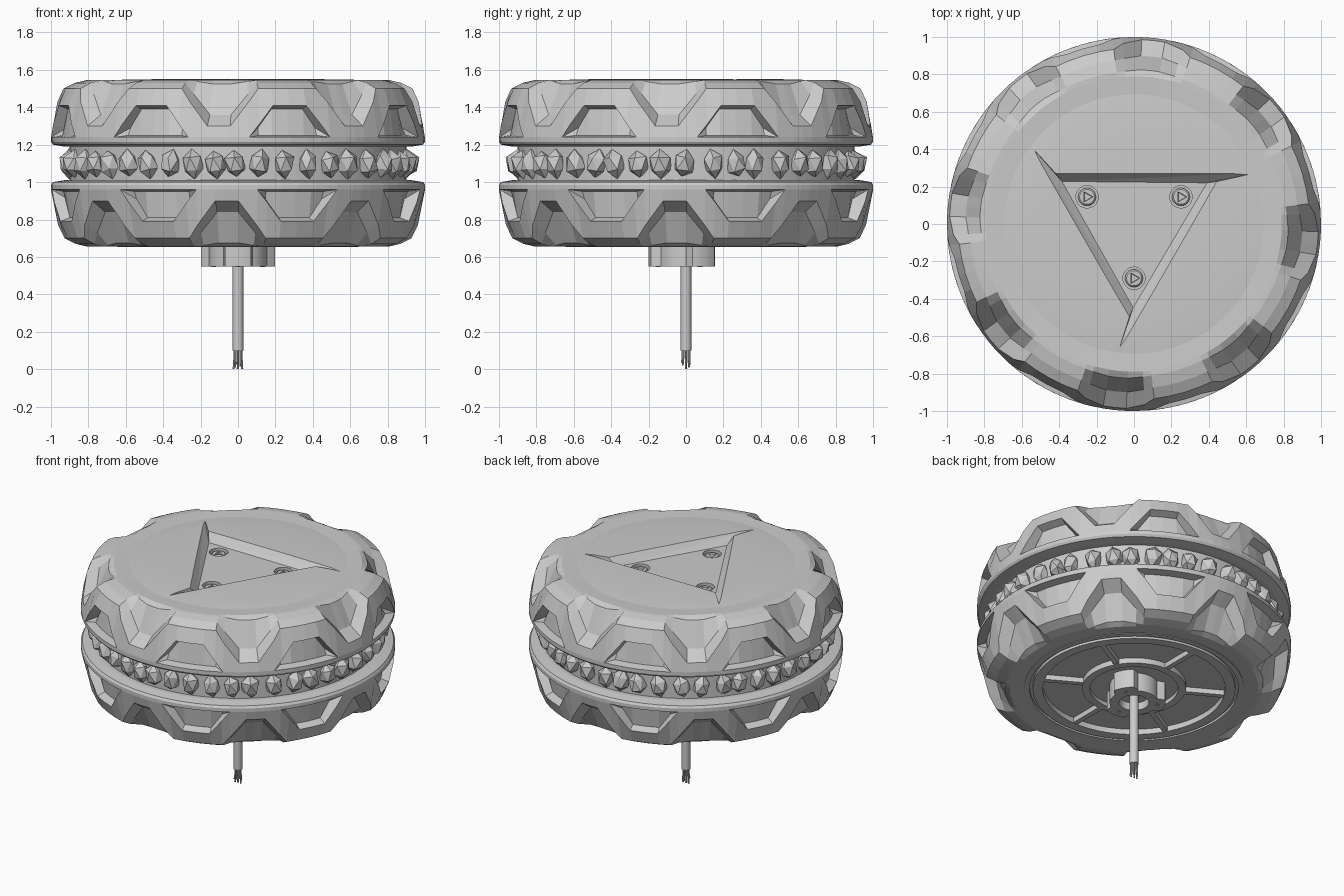
import bpy, bmesh, math, random
from mathutils import Vector, Matrix

if "Cube" in bpy.data.objects:
    bpy.data.objects.remove(bpy.data.objects["Cube"])

random.seed(4)
TAU = math.tau


def finish(name, bm, smooth=None):
    bmesh.ops.remove_doubles(bm, verts=bm.verts, dist=0.0004)
    bmesh.ops.recalc_face_normals(bm, faces=bm.faces)
    me = bpy.data.meshes.new(name)
    bm.to_mesh(me)
    bm.free()
    ob = bpy.data.objects.new(name, me)
    bpy.context.collection.objects.link(ob)
    if smooth:
        bpy.ops.object.select_all(action='DESELECT')
        ob.select_set(True)
        bpy.context.view_layer.objects.active = ob
        bpy.ops.object.shade_smooth_by_angle(angle=math.radians(smooth))
    return ob


def loft(name, rings, wrap=False, smooth=None):
    """Skin equal-length rings; either wrap last to first or cap both ends."""
    bm = bmesh.new()
    vs = [[bm.verts.new(p) for p in r] for r in rings]
    n = len(vs[0])
    for a, b in zip(vs, vs[1:] + (vs[:1] if wrap else [])):
        for i in range(n):
            j = (i + 1) % n
            bm.faces.new((a[i], a[j], b[j], b[i]))
    if not wrap:
        bm.faces.new(vs[0])
        bm.faces.new(vs[-1])
    return finish(name, bm, smooth)


def ring(r, z, n, c=(0, 0)):
    """Polar ring; r may be a number or a function of the angle."""
    f = r if callable(r) else (lambda a: r)
    return [(c[0] + f(TAU * i / n) * math.cos(TAU * i / n),
             c[1] + f(TAU * i / n) * math.sin(TAU * i / n), z) for i in range(n)]


def lathe(name, prof, n=64, c=(0, 0), smooth=30):
    return loft(name, [ring(r, z, n, c) for r, z in prof], smooth=smooth)


def lerp(x, x0, x1, y0, y1):
    t = min(1, max(0, (x - x0) / (x1 - x0)))
    return y0 + (y1 - y0) * t


def body_radius(z):
    if z < 1.28:
        return 1.0
    return lerp(z, 1.28, 1.42, 1.0, 0.975) if z < 1.42 else lerp(z, 1.42, 1.51, 0.975, 0.935)


# Tyres: zigzag tread with trapezoid pockets below and scallops above
def tyre(name, sign, phase):
    us = (-.5, -.42, -.29, -.22, -.12, 0, .12, .22, .29, .42)
    cols = []
    for k in range(8):
        for u in us:
            a = abs(u)
            zb = lerp(a, .12, .29, 1.41, 1.24)         # pocket upper edge
            zt = lerp(a, .22, .42, 1.50, 1.30)         # scallop lower edge
            s = (1.50 - zt) / .20
            deep = a < .28
            prof = [(.60, 1.19), (.93, 1.19), (.99, 1.20), (1.0, 1.215), (1.0, 1.24),
                    (.945, 1.25) if deep else (1.0, 1.24),
                    (.925, zb - .02) if deep else (1.0, 1.24),
                    (body_radius(zb), zb), (body_radius(zt) - .01 * s, zt),
                    (lerp(s, 0, 1, .88, .90), lerp(s, 0, 1, 1.53, 1.36)),
                    (lerp(s, 0, 1, .815, .825), lerp(s, 0, 1, 1.545, 1.525)),
                    (.79, 1.545), (.68, 1.54), (.66, 1.44)]
            ang = math.radians(phase + 45 * (k + u))
            cols.append([(r * math.cos(ang), r * math.sin(ang), 1.1 + sign * (z - 1.1))
                         for r, z in prof])
    loft(name, list(zip(*cols)), wrap=True)


tyre("upper_tyre", 1, -73.5)
tyre("lower_tyre", -1, -71)

# Core and ring of faceted studs between the tyres
lathe("core", [(.90, 1.0), (.90, 1.2)])
bm = bmesh.new()
N = 44
for i in range(N):
    a = TAU * (i + random.uniform(-.15, .15)) / N
    got = bmesh.ops.create_icosphere(bm, subdivisions=1, radius=1)['verts']
    turn = Matrix.Rotation(a, 4, 'Z') @ Matrix.Translation((.905, 0, 1.097))
    tilt = Matrix.Rotation(random.uniform(-.25, .25), 4, 'X')
    for v in got:
        j = [random.uniform(.8, 1.12) for _ in range(3)]
        p = Vector((v.co.x * .066 * j[0], v.co.y * .06 * j[1], v.co.z * .082 * min(1, j[2])))
        v.co = turn @ (tilt @ p)
finish("stud_ring", bm)

# Top plate with pinwheel triangular recess and screw holes
plate = lathe("top_plate", [(.70, 1.42), (.70, 1.54), (.60, 1.549), (.30, 1.551), (.05, 1.551)])
screw_spots = [(.29 * math.cos(math.radians(d)), .29 * math.sin(math.radians(d))) for d in (30, 150, 270)]


def spin(x, y, z, k):
    return Matrix.Rotation(TAU * k / 3, 3, 'Z') @ Vector((x, y, z))


bm = bmesh.new()
tips = [bm.verts.new(spin(.65, .272, 1.553, k)) for k in range(3)]
ends = [bm.verts.new(spin(-.42, .272, 1.553, k)) for k in range(3)]
floor = [bm.verts.new(spin(.39, .22, 1.495, k)) for k in range(3)]
for k in range(3):
    m = (k + 1) % 3
    bm.faces.new((tips[k], ends[k], floor[m]))
    bm.faces.new((tips[k], floor[m], floor[k]))
    bm.faces.new((ends[k], tips[m], floor[m]))
bm.faces.new(floor)
bm.faces.new([v for k in range(3) for v in (tips[k], ends[k])])
cutters = [finish("recess_cutter", bm)]
cutters += [lathe("hole_cutter", [(.06, 1.45), (.06, 1.53)], 20, c) for c in screw_spots]
for cut in cutters:
    mod = plate.modifiers.new("cut", 'BOOLEAN')
    mod.operation = 'DIFFERENCE'
    mod.solver = 'EXACT'
    mod.object = cut
    bpy.context.view_layer.objects.active = plate
    bpy.ops.object.modifier_apply(modifier=mod.name)
    bpy.data.objects.remove(cut)


# Screws with triangular sockets
def tri(r):
    return lambda a: r * .5 / math.cos((a % (TAU / 3)) - TAU / 6)


for c in screw_spots:
    loft("screw", [ring(.048, 1.44, 18, c), ring(.048, 1.478, 18, c), ring(.04, 1.486, 18, c),
                   ring(tri(.032), 1.486, 18, c), ring(tri(.028), 1.462, 18, c)])

# Underside wheel disc with stepped rings and spokes
lathe("wheel_disc", [(.70, .76), (.70, .655), (.665, .655), (.665, .672), (.645, .672),
                     (.645, .652), (.58, .652), (.58, .69), (.33, .69), (.33, .652),
                     (.28, .652), (.28, .68), (.05, .68)])
for k in range(6):
    bm = bmesh.new()
    bmesh.ops.create_cube(bm, size=1, matrix=Matrix.Rotation(math.radians(30 + 60 * k), 4, 'Z')
                          @ Matrix.Translation((.455, 0, .68)) @ Matrix.Diagonal((.28, .035, .05, 1)))
    finish("spoke", bm)


# Three-lobed hub with a central bore
def lobes(a):
    d = abs((math.degrees(a) - 30 + 60) % 120 - 60)
    return lerp(d, 21, 29, .20, .155)


loft("hub", [ring(lobes, .70, 72), ring(lobes, .55, 72), ring(.095, .55, 72), ring(.09, .60, 72)], smooth=25)
for c in screw_spots:
    lathe("hub_screw", [(.014, .60), (.014, .546), (.009, .546), (.007, .556)], 10,
          (c[0] * .52, c[1] * .52))

# Cable sheath and bare wire ends
lathe("cable", [(.029, .66), (.029, .10), (.022, .10), (.022, .14)], 16)
for i in range(9):
    a = TAU * i / 8
    r = .019 if i < 8 else 0
    top = (r * math.cos(a), r * math.sin(a))
    low = (top[0] * 1.15 + random.uniform(-.003, .003), top[1] * 1.15 + random.uniform(-.003, .003))
    z = 0 if i in (0, 4, 8) else random.uniform(.005, .035)
    loft("wire", [ring(.0055, .14, 6, top), ring(.0055, .06, 6, top), ring(.0055, z, 6, low)])
